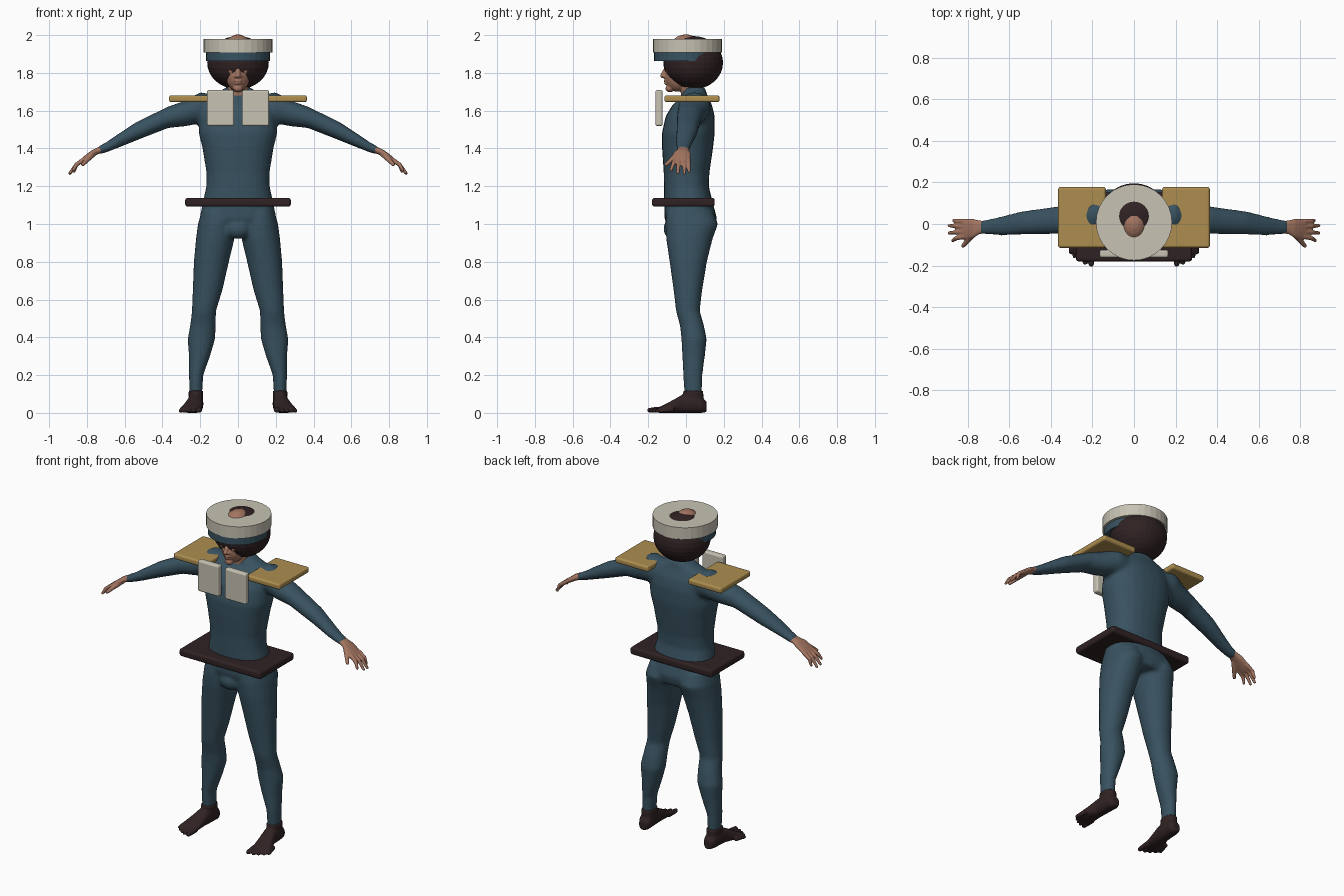
import bpy, bmesh, math
from mathutils import Vector, Matrix


def material(name, rgb):
    m = bpy.data.materials.new(name)
    m.diffuse_color = (*rgb, 1)
    return m


TEAL = material("teal cloth", (0.040, 0.085, 0.118))
DARK = material("dark brown", (0.030, 0.016, 0.017))
SKIN = material("skin", (0.37, 0.18, 0.12))
CREAM = material("cream", (0.57, 0.54, 0.45))
GOLD = material("gold", (0.42, 0.27, 0.08))


def finish(bm, name, mat):
    bmesh.ops.recalc_face_normals(bm, faces=bm.faces[:])
    me = bpy.data.meshes.new(name)
    bm.to_mesh(me)
    bm.free()
    me.materials.append(mat)
    ob = bpy.data.objects.new(name, me)
    bpy.context.collection.objects.link(ob)
    return ob


def loft(bm, axis, rings, n=24, p=2.3):
    """Closed tube: ring = (position on axis, centre a, centre b, radius a, radius b)."""
    loops = []
    for t, ca, cb, ra, rb in rings:
        loop = []
        for i in range(n):
            c, s = math.cos(math.tau * i / n), math.sin(math.tau * i / n)
            a = ca + ra * math.copysign(abs(c) ** (2 / p), c)
            b = cb + rb * math.copysign(abs(s) ** (2 / p), s)
            co = {"x": (t, a, b), "y": (a, t, b), "z": (a, b, t)}[axis]
            loop.append(bm.verts.new(co))
        loops.append(loop)
    for l0, l1 in zip(loops, loops[1:]):
        for i in range(n):
            bm.faces.new((l0[i], l0[(i + 1) % n], l1[(i + 1) % n], l1[i]))
    bm.faces.new(loops[0])
    bm.faces.new(loops[-1])


def ellipsoid(bm, centre, radii, u=24, v=14):
    mat = Matrix.Translation(centre) @ Matrix.Diagonal((*radii, 1))
    bmesh.ops.create_uvsphere(bm, u_segments=u, v_segments=v, radius=1, matrix=mat)


def digit(bm, p0, p1, r0, r1):
    """Tapered finger or toe with a round tip."""
    p0, p1 = Vector(p0), Vector(p1)
    d = p1 - p0
    mat = Matrix.Translation((p0 + p1) / 2) @ d.to_track_quat("Z", "Y").to_matrix().to_4x4()
    bmesh.ops.create_cone(bm, cap_ends=True, segments=12, radius1=r0, radius2=r1,
                          depth=d.length, matrix=mat)
    ellipsoid(bm, p1, (r1, r1, r1), 12, 8)


def fuse(ob, voxel, smooth, mirror=False):
    """Merge overlapping volumes into one soft surface."""
    if mirror:
        mm = ob.modifiers.new("mirror", "MIRROR")
        mm.use_mirror_merge = False
    rm = ob.modifiers.new("fuse", "REMESH")
    rm.mode = "VOXEL"
    rm.voxel_size = voxel
    rm.use_smooth_shade = True
    sm = ob.modifiers.new("smooth", "SMOOTH")
    sm.factor = 0.5
    sm.iterations = smooth


def plate(name, lo, hi, mat, bevel):
    bm = bmesh.new()
    lo, hi = Vector(lo), Vector(hi)
    bmesh.ops.create_cube(bm, size=1, matrix=Matrix.Translation((lo + hi) / 2)
                          @ Matrix.Diagonal((*(hi - lo), 1)))
    ob = finish(bm, name, mat)
    bv = ob.modifiers.new("bevel", "BEVEL")
    bv.width = bevel
    bv.segments = 3
    return ob


def disc(name, y, z0, z1, r, mat):
    bm = bmesh.new()
    bmesh.ops.create_cone(bm, cap_ends=True, segments=32, radius1=r, radius2=r,
                          depth=z1 - z0, matrix=Matrix.Translation((0, y, (z0 + z1) / 2)))
    return finish(bm, name, mat)


# Suit: torso, leg and arm volumes, mirrored and fused
bm = bmesh.new()
loft(bm, "z", [(0.97, 0, 0.03, 0.18, 0.12), (1.03, 0, 0.025, 0.203, 0.14),
               (1.10, 0, 0.015, 0.19, 0.13), (1.20, 0, 0.002, 0.168, 0.119),
               (1.27, 0, 0.003, 0.167, 0.121), (1.40, 0, 0.008, 0.188, 0.135),
               (1.48, 0, 0.012, 0.208, 0.140), (1.57, 0, 0.022, 0.208, 0.130),
               (1.63, 0, 0.033, 0.20, 0.105), (1.675, 0, 0.045, 0.165, 0.07),
               (1.70, 0, 0.045, 0.10, 0.062), (1.725, 0, 0.045, 0.062, 0.055)])
loft(bm, "z", [(0.09, 0.223, 0.038, 0.033, 0.047), (0.20, 0.222, 0.036, 0.038, 0.051),
               (0.30, 0.204, 0.040, 0.056, 0.060), (0.39, 0.194, 0.043, 0.073, 0.067),
               (0.46, 0.186, 0.032, 0.068, 0.064), (0.54, 0.180, 0.010, 0.064, 0.063),
               (0.65, 0.161, 0.010, 0.079, 0.076), (0.80, 0.141, 0.012, 0.093, 0.099),
               (0.92, 0.121, 0.018, 0.102, 0.123), (1.00, 0.112, 0.030, 0.100, 0.140),
               (1.07, 0.105, 0.020, 0.088, 0.122)], p=2.1)
loft(bm, "x", [(0.10, 0.050, 1.600, 0.07, 0.08), (0.20, 0.045, 1.615, 0.085, 0.083),
               (0.28, 0.030, 1.585, 0.076, 0.068), (0.37, 0.018, 1.565, 0.066, 0.057),
               (0.54, 0.005, 1.490, 0.056, 0.049), (0.64, -0.010, 1.437, 0.046, 0.036),
               (0.70, -0.014, 1.405, 0.037, 0.027), (0.74, -0.015, 1.389, 0.034, 0.022)], p=2.1)
ellipsoid(bm, (0, -0.07, 0.975), (0.068, 0.05, 0.055))
fuse(finish(bm, "body_suit", TEAL), 0.011, 6, True)

# Hands: wrist and palm with fanned fingers and a thumb
bm = bmesh.new()
loft(bm, "x", [(0.715, -0.015, 1.398, 0.03, 0.018), (0.745, -0.016, 1.386, 0.033, 0.019),
               (0.775, -0.022, 1.370, 0.047, 0.020), (0.81, -0.025, 1.346, 0.050, 0.017),
               (0.832, -0.025, 1.330, 0.046, 0.013)])
for y0, tip in [(0.013, (0.868, 0.016, 1.278)), (-0.012, (0.89, -0.008, 1.267)),
                (-0.037, (0.89, -0.043, 1.27)), (-0.060, (0.872, -0.08, 1.285))]:
    knee = (0.855, y0 * 0.6 + tip[1] * 0.4, 1.315)
    digit(bm, (0.815, y0, 1.342), knee, 0.0125, 0.011)
    digit(bm, knee, tip, 0.011, 0.008)
digit(bm, (0.768, -0.04, 1.372), (0.822, -0.105, 1.315), 0.018, 0.010)
fuse(finish(bm, "hands", SKIN), 0.0045, 3, True)

# Feet: ankle, sole and five toes
bm = bmesh.new()
loft(bm, "z", [(0.03, 0.223, 0.04, 0.036, 0.055), (0.118, 0.223, 0.038, 0.039, 0.053)])
loft(bm, "y", [(0.108, 0.222, 0.032, 0.024, 0.028), (0.085, 0.222, 0.042, 0.038, 0.042),
               (0.04, 0.225, 0.05, 0.042, 0.05), (-0.02, 0.228, 0.048, 0.042, 0.048),
               (-0.08, 0.240, 0.031, 0.052, 0.031), (-0.13, 0.250, 0.018, 0.060, 0.018),
               (-0.145, 0.250, 0.014, 0.055, 0.014)])
for x0, x1, y1, r in [(0.205, 0.205, -0.192, 0.014), (0.231, 0.236, -0.187, 0.011),
                      (0.251, 0.262, -0.174, 0.010), (0.271, 0.286, -0.156, 0.010),
                      (0.290, 0.306, -0.135, 0.010)]:
    digit(bm, (x0, y1 + 0.07, 0.018), (x1, y1, r), r * 1.25, r)
fuse(finish(bm, "feet", DARK), 0.006, 3, True)

# Head: skull, jaw, facial features and neck
bm = bmesh.new()
ellipsoid(bm, (0, 0, 1.88), (0.087, 0.108, 0.124))
ellipsoid(bm, (0, -0.045, 1.785), (0.064, 0.068, 0.085))
ellipsoid(bm, (0, -0.085, 1.718), (0.026, 0.024, 0.02))
digit(bm, (0, -0.10, 1.83), (0, -0.124, 1.785), 0.012, 0.013)
for s in (-1, 1):
    ellipsoid(bm, (0.014 * s, -0.108, 1.781), (0.010, 0.014, 0.009))
    ellipsoid(bm, (0.035 * s, -0.088, 1.81), (0.022, 0.02, 0.018))
ellipsoid(bm, (0, -0.107, 1.758), (0.022, 0.013, 0.006))
ellipsoid(bm, (0, -0.104, 1.744), (0.019, 0.013, 0.006))
loft(bm, "z", [(1.62, 0, 0.035, 0.065, 0.058), (1.69, 0, 0.03, 0.058, 0.056),
               (1.78, 0, 0.02, 0.056, 0.056)])
fuse(finish(bm, "head", SKIN), 0.005, 2)

# Round hair, faceted
bm = bmesh.new()
ellipsoid(bm, (0, 0.038, 1.854), (0.163, 0.158, 0.141), 32, 16)
finish(bm, "hair", DARK)

# Hat: wide cream drum over a narrower band
disc("hat_drum", 0.008, 1.908, 1.98, 0.183, CREAM)
disc("hat_band", 0.0, 1.863, 1.915, 0.169, TEAL)

# Shoulder boards and chest plates on both sides
for side, s in (("left", 1), ("right", -1)):
    for part, x0, x1, y0, y1, z0, z1, mat, bevel in (
            ("shoulder_board", 0.135, 0.365, -0.115, 0.178, 1.645, 1.681, GOLD, 0.012),
            ("chest_plate", 0.021, 0.165, -0.162, -0.124, 1.519, 1.709, CREAM, 0.010)):
        xa, xb = sorted((x0 * s, x1 * s))
        plate(f"{part}_{side}", (xa, y0, z0), (xb, y1, z1), mat, bevel)

# Wide flat belt
plate("belt", (-0.28, -0.18, 1.092), (0.28, 0.152, 1.138), DARK, 0.014)
